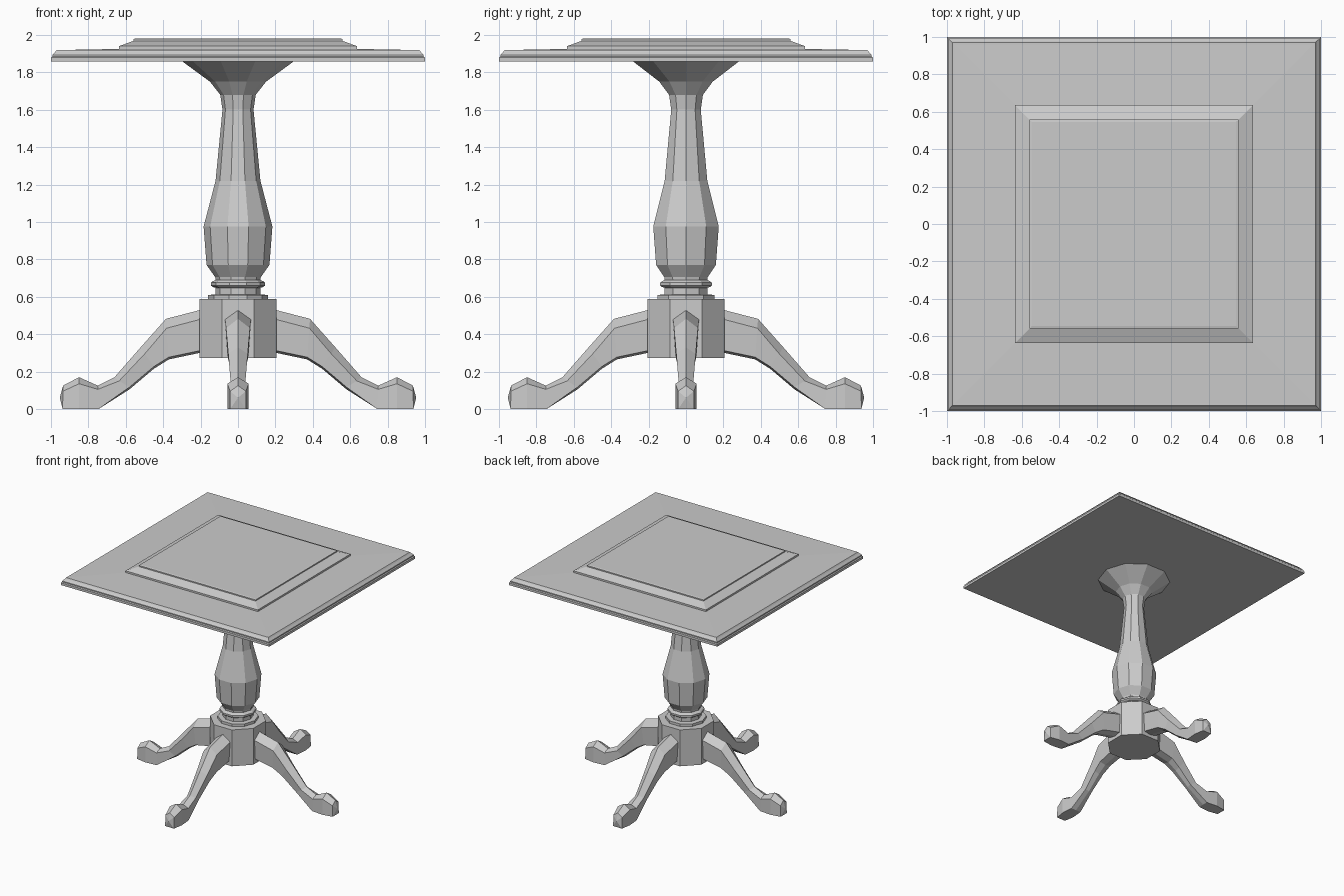
import bpy, bmesh
from math import cos, sin, pi, sqrt

if "Cube" in bpy.data.objects:
    bpy.data.objects.remove(bpy.data.objects["Cube"])


def make_object(name, bm):
    bmesh.ops.recalc_face_normals(bm, faces=bm.faces[:])
    mesh = bpy.data.meshes.new(name)
    bm.to_mesh(mesh)
    bm.free()
    obj = bpy.data.objects.new(name, mesh)
    bpy.context.collection.objects.link(obj)
    return obj


def bridge(bm, rings):
    """Skin consecutive closed vertex rings with quads."""
    for a, b in zip(rings, rings[1:]):
        for i in range(len(a)):
            j = (i + 1) % len(a)
            bm.faces.new((a[i], a[j], b[j], b[i]))


def turned(name, profile, sides, phase=0.0, scale=1.0):
    """Revolve a (radius, z) profile with a given side count, capped at both ends."""
    bm = bmesh.new()
    rings = [[bm.verts.new((scale * r * cos(phase + 2 * pi * i / sides),
                            scale * r * sin(phase + 2 * pi * i / sides), z))
              for i in range(sides)] for r, z in profile]
    bridge(bm, rings)
    bm.faces.new(rings[0])
    bm.faces.new(rings[-1])
    return make_object(name, bm)


# Square top with moulded edge, then the raised centre panel
turned("table_top", [(1.0, 1.858), (1.0, 1.878), (0.993, 1.884), (0.993, 1.893),
                     (0.978, 1.908), (0.97, 1.919), (0.957, 1.919), (0.635, 1.925)],
       4, pi / 4, sqrt(2))
turned("raised_panel", [(0.635, 1.922), (0.635, 1.94), (0.56, 1.968),
                        (0.56, 1.978), (0.545, 1.981)], 4, pi / 4, sqrt(2))

# Ten-sided pedestal column with ring mouldings
turned("pedestal_column", [(0.16, 0.58), (0.16, 0.61), (0.12, 0.612), (0.12, 0.648),
                           (0.135, 0.652), (0.145, 0.66), (0.145, 0.675), (0.135, 0.683),
                           (0.12, 0.69), (0.122, 0.705), (0.168, 0.77), (0.184, 0.975),
                           (0.12, 1.22), (0.083, 1.60), (0.095, 1.68),
                           (0.15, 1.75), (0.30, 1.86)], 10)

# Octagonal hub holding the legs
hub_radius = 0.207 / cos(pi / 8)
turned("leg_hub", [(hub_radius, 0.273), (hub_radius, 0.588)], 8, pi / 8)

# Cabriole leg stations: top x, z; bottom x, z; half width; ridge drop; keel height
stations = [
    (0.18, 0.535, 0.18, 0.305, 0.070, 0.050, 0.012),
    (0.385, 0.482, 0.37, 0.265, 0.064, 0.050, 0.012),
    (0.52, 0.330, 0.45, 0.215, 0.052, 0.035, 0.012),
    (0.66, 0.170, 0.58, 0.105, 0.040, 0.020, 0.012),
    (0.75, 0.125, 0.745, 0.000, 0.048, 0.020, 0.000),
    (0.85, 0.170, 0.85, 0.000, 0.057, 0.035, 0.000),
    (0.935, 0.125, 0.938, 0.000, 0.042, 0.030, 0.000),
]


def make_leg(name, angle):
    bm = bmesh.new()
    c, s = round(cos(angle)), round(sin(angle))

    def vert(x, y, z):
        return bm.verts.new((c * x - s * y, s * x + c * y, z))

    rings = []
    for tx, tz, bx, bz, w, drop, keel in stations:
        shoulder = tx + (bx - tx) * drop / (tz - bz)
        lower = w * 0.85 if keel else w
        rings.append([vert(tx, 0, tz), vert(shoulder, w, tz - drop),
                      vert(bx, lower, bz + keel), vert(bx, 0, bz),
                      vert(bx, -lower, bz + keel), vert(shoulder, -w, tz - drop)])
    bridge(bm, rings)
    bm.faces.new(rings[0])
    # Slightly bulging toe
    toe = vert(0.953, 0, 0.06)
    last = rings[-1]
    for i in range(6):
        bm.faces.new((last[i], last[(i + 1) % 6], toe))
    make_object(name, bm)


for i, side in enumerate(("right", "back", "left", "front")):
    make_leg(side + "_leg", i * pi / 2)
